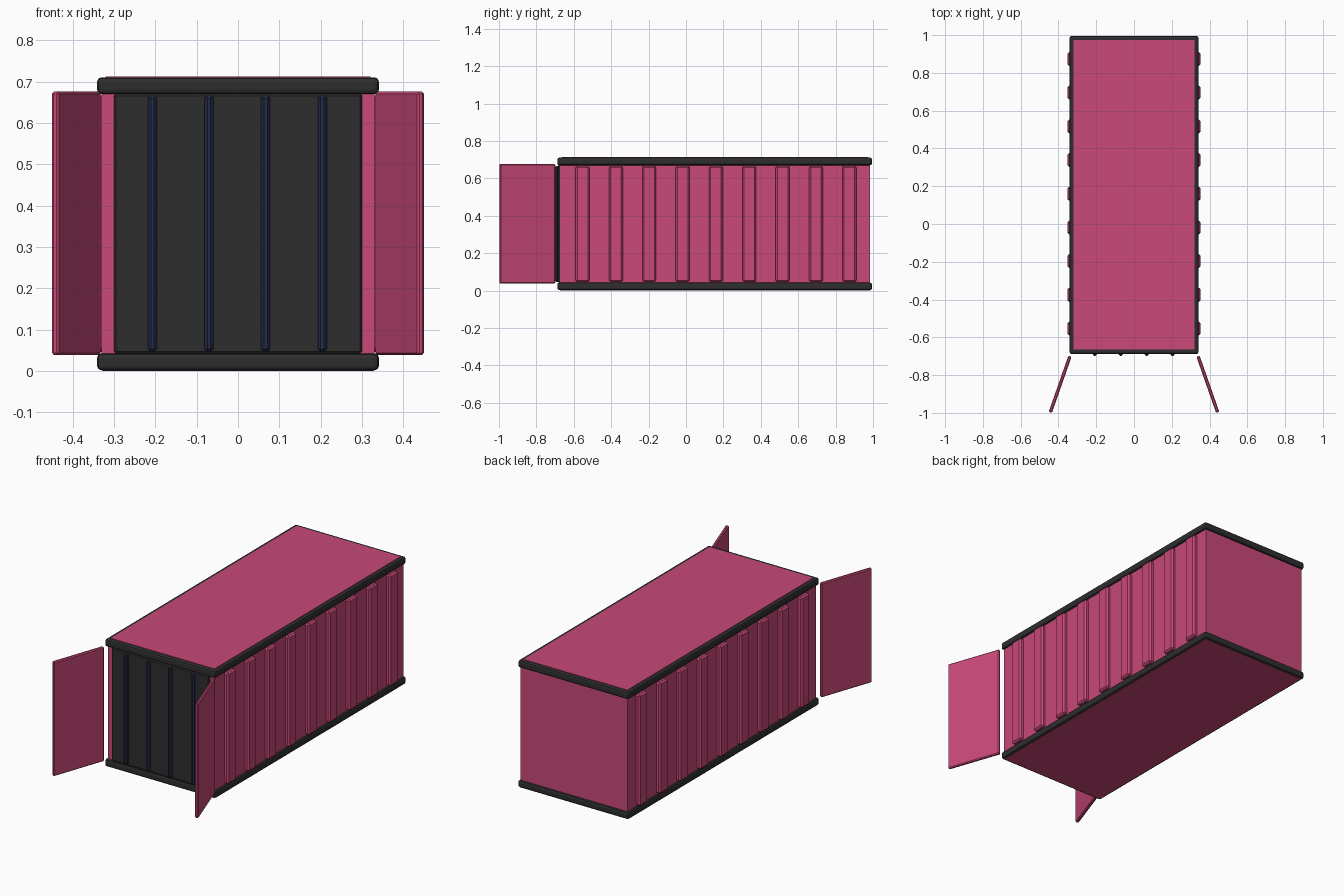
import bpy, bmesh, math
from mathutils import Vector

if "Cube" in bpy.data.objects:
    bpy.data.objects.remove(bpy.data.objects["Cube"])


def material(name, rgb):
    m = bpy.data.materials.new(name)
    m.diffuse_color = (*rgb, 1)
    m.use_nodes = True
    m.node_tree.nodes["Principled BSDF"].inputs["Base Color"].default_value = m.diffuse_color
    return m


PINK = material("pink paint", (0.58, 0.065, 0.19))
DARK = material("dark grey frame", (0.027, 0.027, 0.027))
NAVY = material("navy bars", (0.017, 0.024, 0.06))


def box(name, lo, hi, mat, bevel=0.0, segments=1, angle=0.0):
    """Box between two corners, edges bevelled, turned about z at its centre."""
    lo, hi = Vector(lo), Vector(hi)
    size = hi - lo
    bm = bmesh.new()
    bmesh.ops.create_cube(bm, size=1)
    bmesh.ops.scale(bm, vec=size, verts=bm.verts)
    if bevel:
        bmesh.ops.bevel(bm, geom=bm.edges[:], offset=bevel, segments=segments,
                        profile=0.5, affect='EDGES')
    mesh = bpy.data.meshes.new(name)
    bm.to_mesh(mesh)
    bm.free()
    mesh.materials.append(mat)
    ob = bpy.data.objects.new(name, mesh)
    ob.location = (lo + hi) / 2
    ob.rotation_euler.z = angle
    bpy.context.collection.objects.link(ob)
    return ob


# Main body
box("body", (-0.33, -0.675, 0.01), (0.33, 0.985, 0.70), PINK)

# Dark rims around floor and roof
box("bottom_rim", (-0.341, -0.688, 0.002), (0.341, 0.995, 0.043), DARK, 0.011, 2)
box("top_rim", (-0.341, -0.688, 0.67), (0.341, 0.995, 0.711), DARK, 0.011, 2)

# Painted roof and floor sheets
box("roof_sheet", (-0.32, -0.664, 0.706), (0.32, 0.973, 0.713), PINK)
box("floor_sheet", (-0.328, -0.674, 0.0), (0.328, 0.983, 0.006), PINK)

# Dark front panel with upright bars
box("front_panel", (-0.30, -0.686, 0.043), (0.30, -0.66, 0.671), DARK, 0.005)
for i in range(4):
    x = -0.207 + i * 0.137
    box("front_bar", (x - 0.011, -0.698, 0.047), (x + 0.011, -0.674, 0.667), NAVY, 0.007)

# Ribs and open doors on both sides
for s in (-1, 1):
    for i in range(9):
        y = -0.553 + i * 0.1783
        x0, x1 = sorted((s * 0.315, s * 0.352))
        box("side_rib", (x0, y - 0.037, 0.046), (x1, y + 0.037, 0.667), PINK, 0.009)
    hinge, tip = Vector((s * 0.339, -0.70)), Vector((s * 0.443, -0.997))
    mid, span = (hinge + tip) / 2, (hinge - tip).length
    box("open_door", (mid.x - 0.009, mid.y - span / 2, 0.039),
        (mid.x + 0.009, mid.y + span / 2, 0.676), PINK, 0.005,
        angle=s * math.atan2(0.104, 0.297))
